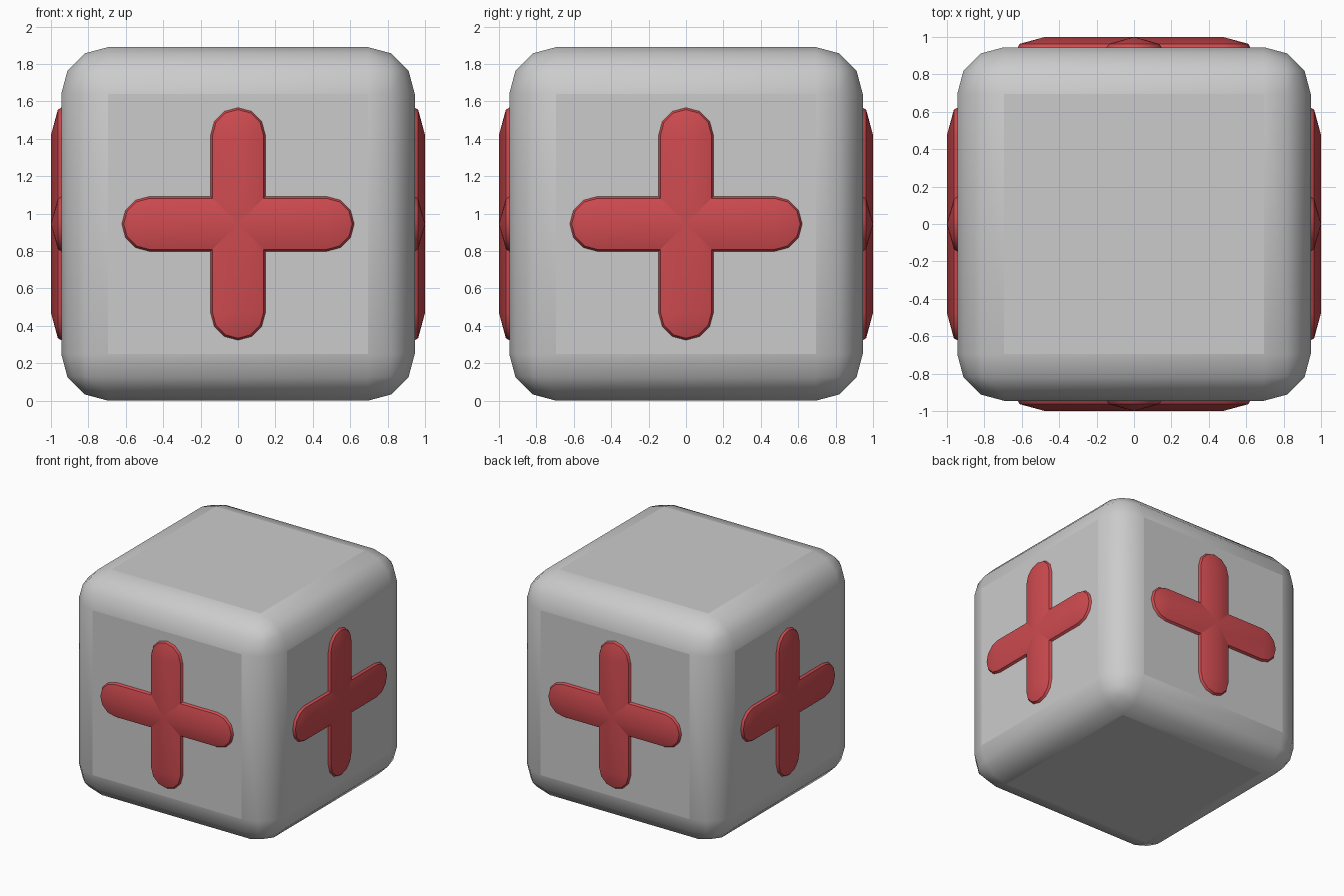
import bpy, bmesh, math
from mathutils import Matrix, Vector

if "Cube" in bpy.data.objects:
    bpy.data.objects.remove(bpy.data.objects["Cube"])

HALF = 0.945        # half size of the cube body
BEVEL = 0.25
ARM = 0.475         # half length of a cross bar between its end centres
RADIUS = 0.157      # half width of a cross bar at its buried widest ring
DEPTH = 0.0735      # height of the ridge above the widest ring

red = bpy.data.materials.new("red")
red.diffuse_color = (0.62, 0.07, 0.08, 1)
red.use_nodes = True
red.node_tree.nodes["Principled BSDF"].inputs["Base Color"].default_value = red.diffuse_color


def add_object(name, bm, mat=None):
    bmesh.ops.recalc_face_normals(bm, faces=bm.faces)
    mesh = bpy.data.meshes.new(name)
    bm.to_mesh(mesh)
    bm.free()
    obj = bpy.data.objects.new(name, mesh)
    bpy.context.collection.objects.link(obj)
    if mat:
        mesh.materials.append(mat)
    return obj


def add_bar(bm, matrix):
    """Flattened capsule along local x, ridge at local z = DEPTH."""
    rings = []
    for lat in (0, 30):
        r = RADIUS * math.cos(math.radians(lat))
        z = DEPTH * math.sin(math.radians(lat))
        ring = []
        for side, start in ((1, -90), (-1, 90)):
            for i in range(7):
                a = math.radians(start + 30 * i)
                co = Vector((side * ARM + r * math.cos(a), r * math.sin(a), z))
                ring.append(bm.verts.new(matrix @ co))
        rings.append(ring)
    ridge = [bm.verts.new(matrix @ Vector((s * ARM, 0, DEPTH))) for s in (1, -1)]
    low, high = rings
    bm.faces.new(low)
    for i in range(14):
        j = (i + 1) % 14
        bm.faces.new((low[i], low[j], high[j], high[i]))
        if i in (6, 13):        # long sloping sides
            a, b = (ridge[0], ridge[1]) if i == 6 else (ridge[1], ridge[0])
            bm.faces.new((high[i], high[j], b, a))
        else:                   # rounded ends
            bm.faces.new((high[i], high[j], ridge[0 if i < 6 else 1]))


# Rounded cube body: smooth edges, flat sides
bm = bmesh.new()
bmesh.ops.create_cube(bm, size=2 * HALF)
bmesh.ops.translate(bm, verts=bm.verts, vec=(0, 0, HALF))
bmesh.ops.bevel(bm, geom=bm.edges[:], offset=BEVEL, offset_type='OFFSET',
                segments=3, profile=0.5, affect='EDGES')
for f in bm.faces:
    f.smooth = f.calc_area() < 1.0
add_object("body", bm)

# Raised cross on each of the four upright sides
for k, name in enumerate(("front", "right", "back", "left")):
    place = (Matrix.Translation((0, 0, HALF))
             @ Matrix.Rotation(math.radians(90 * k), 4, 'Z')
             @ Matrix.Rotation(math.radians(90), 4, 'X')
             @ Matrix.Translation((0, 0, 1 - DEPTH)))
    bm = bmesh.new()
    for turn in (0, 90):
        add_bar(bm, place @ Matrix.Rotation(math.radians(turn), 4, 'Z'))
    cross = add_object(name + "_cross", bm, red)
    bpy.ops.object.select_all(action='DESELECT')
    cross.select_set(True)
    bpy.context.view_layer.objects.active = cross
    bpy.ops.object.shade_smooth_by_angle(angle=math.radians(30))
